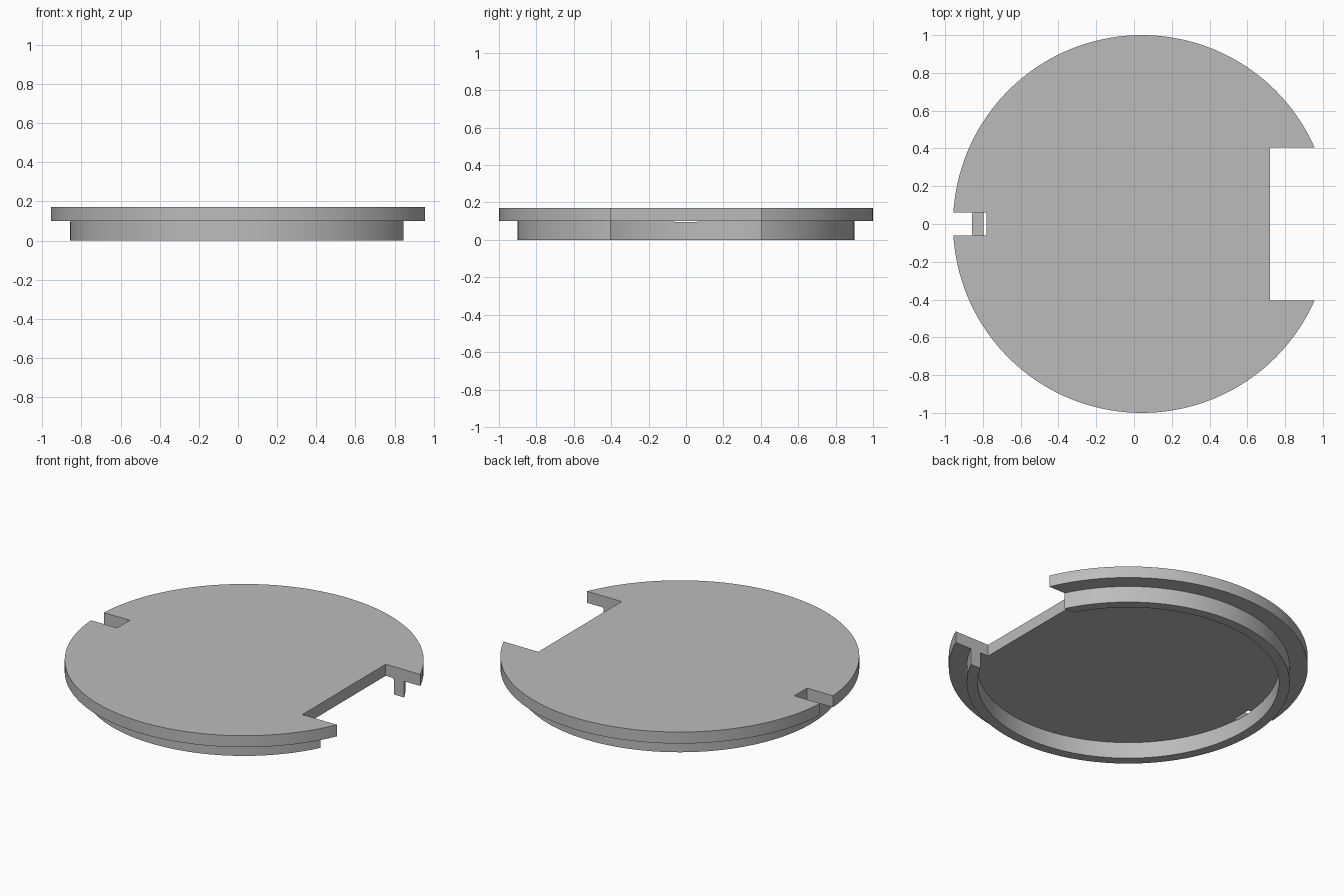
import bpy, bmesh
from math import tau
from mathutils import Vector

cube = bpy.data.objects.get("Cube")
if cube:
    bpy.data.objects.remove(cube, do_unlink=True)

CENTRE_X = 0.042
TOP, STEP = 0.171, 0.1
SEGMENTS = 144

grey = bpy.data.materials.new("plain grey")
grey.use_nodes = True
colour = (0.5, 0.5, 0.5, 1)
grey.diffuse_color = colour
grey.node_tree.nodes["Principled BSDF"].inputs["Base Color"].default_value = colour


def add_object(name, bm):
    bmesh.ops.recalc_face_normals(bm, faces=bm.faces)
    mesh = bpy.data.meshes.new(name)
    bm.to_mesh(mesh)
    bm.free()
    mesh.materials.append(grey)
    obj = bpy.data.objects.new(name, mesh)
    bpy.context.collection.objects.link(obj)
    return obj


def lathe(name, profile):
    bm = bmesh.new()
    verts = [bm.verts.new((CENTRE_X + r, 0, z)) for r, z in profile]
    edges = [bm.edges.new(pair) for pair in zip(verts, verts[1:])]
    bmesh.ops.spin(bm, geom=verts + edges, cent=(CENTRE_X, 0, 0), axis=(0, 0, 1),
                   angle=tau, steps=SEGMENTS, use_merge=True)
    bmesh.ops.remove_doubles(bm, verts=bm.verts, dist=0.0001)
    # Merge the flat caps into single faces
    bmesh.ops.dissolve_limit(bm, angle_limit=0.01, verts=bm.verts, edges=bm.edges)
    return add_object(name, bm)


def cut_box(target, low, high):
    low, high = Vector(low), Vector(high)
    bm = bmesh.new()
    bmesh.ops.create_cube(bm, size=1)
    for v in bm.verts:
        v.co = (low + high) / 2 + v.co * (high - low)
    cutter = add_object("cutter", bm)
    cutter.hide_render = True
    mod = target.modifiers.new("cut", "BOOLEAN")
    mod.operation, mod.solver, mod.object = "DIFFERENCE", "EXACT", cutter
    bpy.context.view_layer.objects.active = target
    bpy.ops.object.modifier_apply(modifier=mod.name)
    bpy.data.objects.remove(cutter, do_unlink=True)


# Flat disc with an overhanging rim and a thin locating ring underneath
lid = lathe("lid", [(0, STEP), (0.84, STEP), (0.84, 0), (0.9, 0),
                    (0.9, STEP), (1, STEP), (1, TOP), (0, TOP)])

# Wide opening through the disc and ring
cut_box(lid, (0.721, -0.405, -0.1), (1.2, 0.405, 0.3))
# Small key slot, through the disc only and just grazing the ring
cut_box(lid, (-1.2, -0.062, STEP - 0.004), (-0.78, 0.062, 0.3))

bpy.ops.object.select_all(action="DESELECT")
lid.select_set(True)
bpy.context.view_layer.objects.active = lid
bpy.ops.object.shade_smooth_by_angle(angle=0.5)
